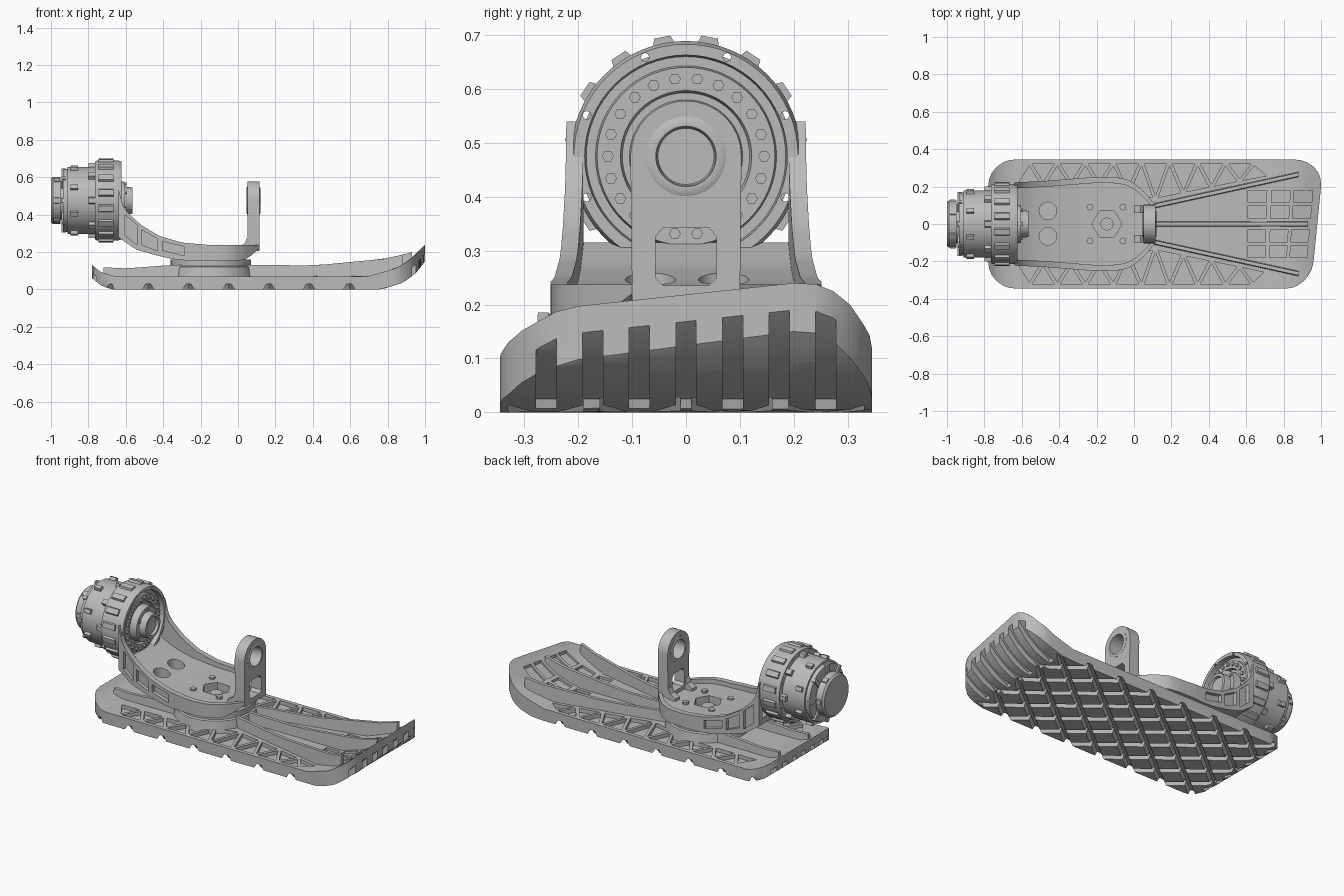
import bpy, bmesh, math
from mathutils import Vector

old = bpy.data.objects.get("Cube")
if old:
    bpy.data.objects.remove(old, do_unlink=True)

grey = bpy.data.materials.new("plain grey")
grey.use_nodes = True
grey.diffuse_color = (0.5, 0.5, 0.5, 1)
for node in grey.node_tree.nodes:
    if node.type == 'BSDF_PRINCIPLED':
        node.inputs["Base Color"].default_value = (0.5, 0.5, 0.5, 1)

AXIS_Z = 0.475          # height of the ankle axis


def curve(*pts):
    """Piecewise linear function through the points."""
    def f(x):
        if x <= pts[0][0]:
            return pts[0][1]
        for (a, u), (b, v) in zip(pts, pts[1:]):
            if x <= b:
                return u + (v - u) * (x - a) / (b - a)
        return pts[-1][1]
    return f


def add_loft(bm, sections, closed=False):
    """Skin a row of equal point loops, capped or joined end to end."""
    rows = [[bm.verts.new(p) for p in s] for s in sections]
    pairs = list(zip(rows, rows[1:]))
    if closed:
        pairs.append((rows[-1], rows[0]))
    else:
        bm.faces.new(rows[0])
        bm.faces.new(rows[-1])
    n = len(rows[0])
    for a, b in pairs:
        for i in range(n):
            j = (i + 1) % n
            bm.faces.new((a[i], a[j], b[j], b[i]))


def make(name, lofts, closed=False):
    bm = bmesh.new()
    for s in lofts:
        add_loft(bm, s, closed)
    bmesh.ops.recalc_face_normals(bm, faces=bm.faces)
    mesh = bpy.data.meshes.new(name)
    bm.to_mesh(mesh)
    bm.free()
    mesh.materials.append(grey)
    ob = bpy.data.objects.new(name, mesh)
    bpy.context.collection.objects.link(ob)
    return ob


def activate(ob):
    bpy.ops.object.select_all(action='DESELECT')
    ob.select_set(True)
    bpy.context.view_layer.objects.active = ob


def cut(ob, lofts):
    tool = make("cutter", lofts)
    tool.hide_render = True
    mod = ob.modifiers.new("cut", 'BOOLEAN')
    mod.operation = 'DIFFERENCE'
    mod.solver = 'EXACT'
    mod.object = tool
    activate(ob)
    bpy.ops.object.modifier_apply(modifier=mod.name)
    bpy.data.objects.remove(tool, do_unlink=True)


def ring_x(x, r, n=48, y=0, z=AXIS_Z):
    return [(x, y + r * math.cos(2 * math.pi * i / n), z + r * math.sin(2 * math.pi * i / n)) for i in range(n)]


def ring_z(z, r, n=48, x=0, y=0):
    return [(x + r * math.cos(2 * math.pi * i / n), y + r * math.sin(2 * math.pi * i / n), z) for i in range(n)]


def polar(i, n, r, phase=0):
    a = 2 * math.pi * (i + phase) / n
    return r * math.cos(a), AXIS_Z + r * math.sin(a)


def lugs(n, x0, x1, r0, r1, width, phase=0):
    """Blocks standing out round the ankle axis."""
    out = []
    for i in range(n):
        a = 2 * math.pi * (i + phase) / n
        u, t = Vector((0, math.cos(a), math.sin(a))), Vector((0, -math.sin(a), math.cos(a)))
        c = Vector((0, 0, AXIS_Z))
        out.append([[c + u * r + t * w + Vector((x, 0, 0))
                     for r, w in ((r0, -width), (r0, width), (r1, -0 + width * 0.7), (r1, -width * 0.7))]
                    for x in (x0, x1)])
    return out


# Sole: rounded plate curling up at heel and toe
sole_top = curve((-.78, .13), (-.73, .09), (-.66, .07), (.70, .07), (.85, .115), (.93, .165), (1, .24))
sole_low = curve((-.78, .06), (-.74, .025), (-.68, 0), (.77, 0), (.88, .035), (.95, .085), (1, .15))
steps = (0, .006, .02, .045, .08, .11, .145)


def sole_point(x, y):
    return x + .1 * y * min(1, max(0, (x - .6) / .38)), y


def sole_section(x, d):
    hw = .2 + math.sqrt(max(0, .145 ** 2 - (.145 - d) ** 2))
    (xl, _), (xr, _) = sole_point(x, hw), sole_point(x, -hw)
    return [(xr, -hw, sole_low(xr)), (xl, hw, sole_low(xl)), (xl, hw, sole_top(xl)), (xr, -hw, sole_top(xr))]


sections = [sole_section(-.78 + d, d) for d in steps]
sections += [sole_section(x, .145) for x in (.1, .7, .77)]
sections += [sole_section(.98 - d, d) for d in reversed(steps)]
sole = make("sole", [sections])

# Tread: crossing V grooves, then straight slots at both ends
for side in (-1, 1):
    grooves = []
    for k in range(-6, 7):
        x0 = -.05 + .215 * k
        ys = [y / 100 for y in range(-40, 41) if -.85 < x0 + y / 80.5 < .80]
        if ys:
            grooves.append([[(x0 + y / .805 + dx, side * y, z)
                             for dx, z in ((-.036, -.01), (.036, -.01), (.012, .028), (-.012, .028))]
                            for y in (ys[0], ys[-1])])
    cut(sole, grooves)
toe_slot = ((.77, -.05), (1.1, -.05), (1.1, .29), (1, .19), (.93, .115), (.86, .065), (.79, .025))
heel_slot = ((-.9, -.05), (-.68, -.05), (-.7, .025), (-.78, .085), (-.9, .2))
for shape in (toe_slot, heel_slot):
    cut(sole, [[[(x, k * .0865 + w, z) for x, z in shape] for w in (-.019, .019)] for k in range(-3, 4)])


# Upper pockets: triangles along the sides, squares on the toe
def pocket(pts, depth=.022):
    pts = [sole_point(*p) for p in pts]
    return [[(x, y, sole_top(x) - depth) for x, y in pts], [(x, y, sole_top(x) + .1) for x, y in pts]]


inner = curve((-.12, .215), (.05, .14), (.12, .14), (.72, .262))
pockets = []
for side in (-1, 1):
    for k in range(17):
        a = -.62 + k * .075
        b, m = a + .12, a + .06
        if k % 2:
            tri = ((a, .322), (b, .322), (m, inner(m) + .012))
        else:
            tri = ((a, inner(a)), (b, inner(b)), (m, .31))
        pockets.append(pocket([(x, side * y) for x, y in tri]))
    for x in (.61, .73, .845):
        for y in (.03, .115):
            pockets.append(pocket([(x, side * y), (x + .095, side * y),
                                   (x + .095, side * (y + .065)), (x, side * (y + .065))], .015))
cut(sole, pockets)

# Fan ribs on the forefoot and short ribs at the heel
rib_top = curve((-.76, .12), (-.6, .112), (-.36, .13), (.08, .132), (.4, .127), (.8, .165), (.92, .195), (.97, .215))


def rib(x0, y0, x1, y1, w=.014):
    out = []
    for i in range(9):
        x, y = x0 + (x1 - x0) * i / 8, y0 + (y1 - y0) * i / 8
        hi = max(rib_top(x), sole_top(x) + .004)
        out.append([(x, y - w, sole_top(x) - .01), (x, y + w, sole_top(x) - .01),
                    (x, y + w * .7, hi), (x, y - w * .7, hi)])
    return out


make("sole_ribs", [rib(.03, 0, .93, 0), rib(.03, .08, .88, .265), rib(.03, -.08, .88, -.265),
                   rib(-.72, .14, -.3, .14), rib(-.72, -.14, -.3, -.14)])

# Pedestal between sole and yoke
make("pedestal", [[ring_z(z, r, 64, -.145) for z, r in ((.05, .235), (.12, .225), (.125, .215), (.16, .215))]])

# Yoke: curved trough sweeping up to the ankle housing
low = curve((-.64, .28), (-.55, .215), (-.45, .185), (-.35, .162), (-.28, .155), (.03, .155), (.07, .18), (.115, .22))
floor = curve((-.64, .315), (-.55, .27), (-.45, .243), (-.3, .22), (-.15, .21), (.04, .21), (.115, .23))
wall = curve((-.64, .54), (-.61, .43), (-.52, .345), (-.42, .285), (-.3, .25), (-.15, .237), (.115, .237))
half = curve((-.64, .222), (-.45, .232), (-.2, .252), (-.1, .25), (-.04, .24), (.02, .205), (.07, .155), (.115, .1))
trough = []
for i in range(31):
    x = -.64 + .755 * i / 30
    h, t = half(x), half(x) - .032
    trough.append([(x, -h, low(x)), (x, h, low(x)), (x, h, wall(x)), (x, t, wall(x)),
                   (x, t, floor(x)), (x, -t, floor(x)), (x, -t, wall(x)), (x, -h, wall(x))])
yoke = make("yoke", [trough])

# Side windows and floor holes of the yoke
windows = []
for a, b in ((-.605, -.54), (-.515, -.43), (-.405, -.29)):
    for side in (-1, 1):
        quad = [(a, low(a) + .035), (b, low(b) + .025), (b, wall(b) - .02), (a, wall(a) - .025)]
        windows.append([[(x, side * (half(x) - .022), z) for x, z in quad],
                        [(x, side * .3, z) for x, z in quad]])
cut(yoke, windows)
cut(yoke, [[ring_z(z, .047, 24, -.46, y) for z in (.1, .4)] for y in (-.066, .07)]
    + [[ring_z(z, .08, 6, -.145) for z in (.165, .4)]])
make("yoke_screws", [[ring_z(z, .018, 8, x, y) for z in (.2, .225)] for x in (-.235, -.06) for y in (-.09, .09)])
make("pedestal_hub", [[ring_z(z, .035, 12, -.145) for z in (.15, .19)]])

# Front post with round head, window and bearing
outline = [(-.1, .205), (.1, .205)] + [polar(i, 32, .103) for i in range(17)]
post = make("front_post", [[[(x, y, z) for y, z in outline] for x in (.05, .115)]])
window = [(-.042, .235), (.042, .235), (.057, .25), (.057, .325), (.042, .343), (-.042, .343), (-.057, .325), (-.057, .25)]
cut(post, [[[(x, y, z) for y, z in window] for x in (0, .2)], [ring_x(x, .07) for x in (0, .2)]])
make("post_bearing", [[ring_x(x, r) for x, r in ((.045, .056), (.12, .056), (.12, .066), (.116, .074), (.049, .074), (.045, .066))]], True)
fillet = ((0, .2), (.06, .2), (.06, .275), (.048, .275), (.035, .245), (0, .225))
make("post_fillet", [[[(x, y, z) for x, z in fillet] for y in (s * .1, s * .06)] for s in (-1, 1)])

# Ankle motor turned round its axis
motor = make("ankle_motor", [[ring_x(x, r, 64) for x, r in (
    (-1, .115), (-.99, .125), (-.95, .125), (-.95, .105), (-.935, .105), (-.935, .165), (-.912, .168),
    (-.912, .18), (-.765, .18), (-.765, .208), (-.755, .214), (-.64, .214), (-.622, .208), (-.622, .188),
    (-.65, .185), (-.65, .168), (-.635, .165), (-.635, .122), (-.65, .118), (-.65, .105), (-.605, .1),
    (-.605, .075), (-.565, .07), (-.565, .055), (-.58, .052))]])
cut(motor, [[ring_x(x, .008, 8, *polar(i, 8, .199, .5)) for x in (-.8, -.5)] for i in range(8)])

make("housing_lugs", lugs(16, -.745, -.665, .205, .2255, .022, .5))
make("motor_lugs", lugs(8, -.895, -.855, .17, .197, .016, .5) + lugs(8, -.8, -.765, .17, .2, .02))
make("end_cap_keys", lugs(6, -.985, -.955, .115, .13, .02) + lugs(8, -.945, -.92, .1, .172, .014))
make("bolt_ring", [[ring_x(x, .011, 6, *polar(i, 22, .145)) for x in (-.64, -.625)] for i in range(22)])
make("hub_bolts", [[ring_x(x, .009, 6, *polar(i, 6, .088, .5)) for x in (-.61, -.597)] for i in range(6)])

for ob in bpy.context.scene.objects:
    if ob.type == 'MESH' and ob.data.materials and ob.data.materials[0] == grey:
        activate(ob)
        bpy.ops.object.shade_smooth_by_angle(angle=math.radians(28))
